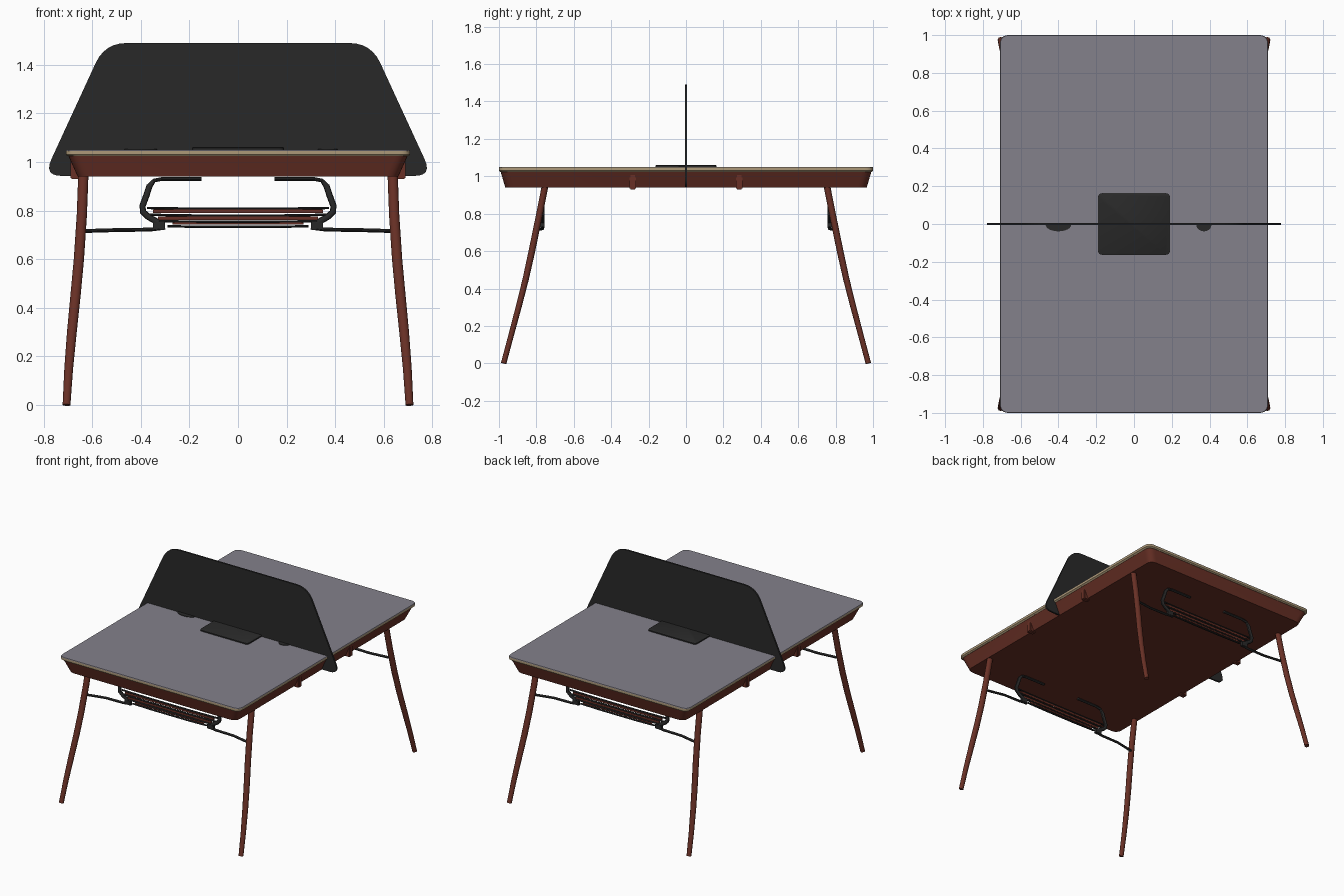
import bpy, bmesh, math
from mathutils import Vector

if "Cube" in bpy.data.objects:
    bpy.data.objects.remove(bpy.data.objects["Cube"])


def material(name, rgb):
    m = bpy.data.materials.new(name)
    m.diffuse_color = (*rgb, 1)
    m.use_nodes = True
    m.node_tree.nodes["Principled BSDF"].inputs["Base Color"].default_value = m.diffuse_color
    return m


GREY = material("grey laminate", (0.23, 0.22, 0.26))
BEIGE = material("beige wood edge", (0.42, 0.32, 0.19))
BROWN = material("red brown paint", (0.14, 0.030, 0.019))
BLACK = material("charcoal", (0.022, 0.022, 0.022))


def finish(name, bm, mat, smooth=True):
    bmesh.ops.recalc_face_normals(bm, faces=bm.faces)
    me = bpy.data.meshes.new(name)
    bm.to_mesh(me)
    bm.free()
    me.materials.append(mat)
    ob = bpy.data.objects.new(name, me)
    bpy.context.collection.objects.link(ob)
    if smooth:
        bpy.ops.object.select_all(action='DESELECT')
        ob.select_set(True)
        bpy.context.view_layer.objects.active = ob
        bpy.ops.object.shade_smooth_by_angle(angle=math.radians(35))
    return ob


def loft(name, rings, mat):
    """Skin closed rings of points and cap both ends."""
    bm = bmesh.new()
    vs = [[bm.verts.new(p) for p in r] for r in rings]
    n = len(vs[0])
    for a, b in zip(vs, vs[1:]):
        for i in range(n):
            bm.faces.new((a[i], a[(i + 1) % n], b[(i + 1) % n], b[i]))
    bm.faces.new(vs[0])
    bm.faces.new(vs[-1])
    return finish(name, bm, mat)


def rounded(corners, radii, seg=6):
    """Round the corners of a 2D polygon."""
    out = []
    n = len(corners)
    for i in range(n):
        p = Vector(corners[i])
        a = (Vector(corners[i - 1]) - p).normalized()
        b = (Vector(corners[(i + 1) % n]) - p).normalized()
        s, e = p + a * radii[i], p + b * radii[i]
        for k in range(seg + 1):
            t = k / seg
            out.append(s * (1 - t) ** 2 + p * 2 * t * (1 - t) + e * t * t)
    return out


def slab(name, levels, r, mat):
    """Rounded rectangle through (half x, half y, z) levels."""
    rings = []
    for hx, hy, z in levels:
        o = rounded([(-hx, -hy), (hx, -hy), (hx, hy), (-hx, hy)], [r] * 4)
        rings.append([(p.x, p.y, z) for p in o])
    return loft(name, rings, mat)


def tube(name, path, sizes, mat, n=10):
    """Elliptical tube; sizes are (in-plane half width, y half width)."""
    pts = [Vector(p) for p in path]
    rings = []
    for i, p in enumerate(pts):
        t = (pts[min(i + 1, len(pts) - 1)] - pts[max(i - 1, 0)]).normalized()
        u = t.cross(Vector((0, 1, 0))).normalized()
        v = t.cross(u).normalized()
        a, b = sizes[i] if isinstance(sizes, list) else sizes
        rings.append([p + u * a * math.cos(2 * math.pi * k / n)
                      + v * b * math.sin(2 * math.pi * k / n) for k in range(n)])
    return loft(name, rings, mat)


def box(name, c, s, mat):
    bm = bmesh.new()
    bmesh.ops.create_cube(bm, size=1)
    for v in bm.verts:
        v.co = Vector([c[i] + v.co[i] * s[i] for i in range(3)])
    bmesh.ops.bevel(bm, geom=bm.edges[:], offset=min(s) * 0.15, segments=2, affect='EDGES')
    return finish(name, bm, mat)


# Table top: tapered frame, wooden edge and laminate surface
slab("table_frame", [(0.66, 0.966, 0.94), (0.699, 0.992, 1.027)], 0.05, BROWN)
slab("table_edge", [(0.700, 0.994, 1.024), (0.709, 1.0, 1.031), (0.709, 1.0, 1.046)], 0.045, BEIGE)
slab("table_surface", [(0.709, 1.0, 1.046), (0.707, 0.998, 1.05)], 0.045, GREY)

# Central cable flap
slab("cable_flap", [(0.19, 0.163, 1.049), (0.19, 0.163, 1.058), (0.186, 0.159, 1.061)], 0.022, BLACK)

# Privacy screen with rounded trapezoid outline
outline = rounded([(-0.685, 0.943), (-0.80, 0.943), (-0.548, 1.49),
                   (0.548, 1.49), (0.80, 0.943), (0.685, 0.943)],
                  [0.004, 0.075, 0.09, 0.09, 0.075, 0.004])
loft("privacy_screen", [[(p.x, y, p.y) for p in outline] for y in (-0.006, 0.006)], BLACK)

# Thin screen feet on the surface
for x, w in ((-0.40, 0.068), (0.37, 0.04)):
    ring = [(x + w * math.cos(math.pi * k / 12), -0.004 - 0.035 * math.sin(math.pi * k / 12))
            for k in range(13)]
    loft("screen_foot", [[(a, b, z) for a, b in ring] for z in (1.048, 1.053)], BLACK)

# Curved splayed legs, as (x, y, z)
leg = [(0.706, 0.975, 0), (0.697, 0.935, 0.15), (0.684, 0.895, 0.30), (0.669, 0.857, 0.45),
       (0.655, 0.824, 0.60), (0.643, 0.787, 0.78), (0.637, 0.755, 0.94), (0.636, 0.745, 0.98)]
leg_size = [(0.016, 0.015), (0.018, 0.015), (0.020, 0.016), (0.021, 0.017),
            (0.021, 0.018), (0.021, 0.018), (0.021, 0.018), (0.021, 0.018)]
# Tray hanger, outer rail through the loop up to the arm below the top, as (x, z)
hanger = [(0.15, 0.931), (0.31, 0.931), (0.345, 0.924), (0.365, 0.90), (0.378, 0.86),
          (0.393, 0.82), (0.391, 0.795), (0.37, 0.775), (0.335, 0.755), (0.315, 0.735)]
for sy in (-1, 1):
    fb = "front" if sy < 0 else "back"
    ty = sy * 0.767
    for sx in (-1, 1):
        tube(fb + "_leg", [(sx * x, sy * y, z) for x, y, z in leg], leg_size, BROWN, 14)
        # Side bracket of the hidden cross rail
        box("side_bracket", (sx * 0.665, sy * 0.285, 0.977), (0.05, 0.036, 0.095), BROWN)
        tube(fb + "_tray_hanger", [(sx * x, ty, z) for x, z in hanger],
             [(0.008, 0.010)] * 3 + [(0.013, 0.011)] * 7, BLACK)
        tube(fb + "_tray_rail", [(sx * 0.30, ty, 0.730), (sx * 0.36, ty, 0.722),
                                 (sx * 0.50, ty, 0.720), (sx * 0.635, sy * 0.79, 0.716)],
             (0.008, 0.009), BLACK)
        box(fb + "_tray_clamp", (sx * 0.325, ty, 0.738), (0.05, 0.022, 0.034), BLACK)
    # Tray: dark wires with red brown slats between
    for z, w in ((0.811, 0.375), (0.783, 0.365), (0.757, 0.33), (0.736, 0.29)):
        tube(fb + "_tray_wire", [(-w, ty, z), (-w * 0.5, ty, z - 0.003),
                                 (w * 0.5, ty, z - 0.003), (w, ty, z)], (0.005, 0.008), BLACK, 8)
    for z, w in ((0.797, 0.70), (0.769, 0.66), (0.749, 0.54)):
        box(fb + "_tray_slat", (0, ty, z), (w, 0.008, 0.014), BROWN)
